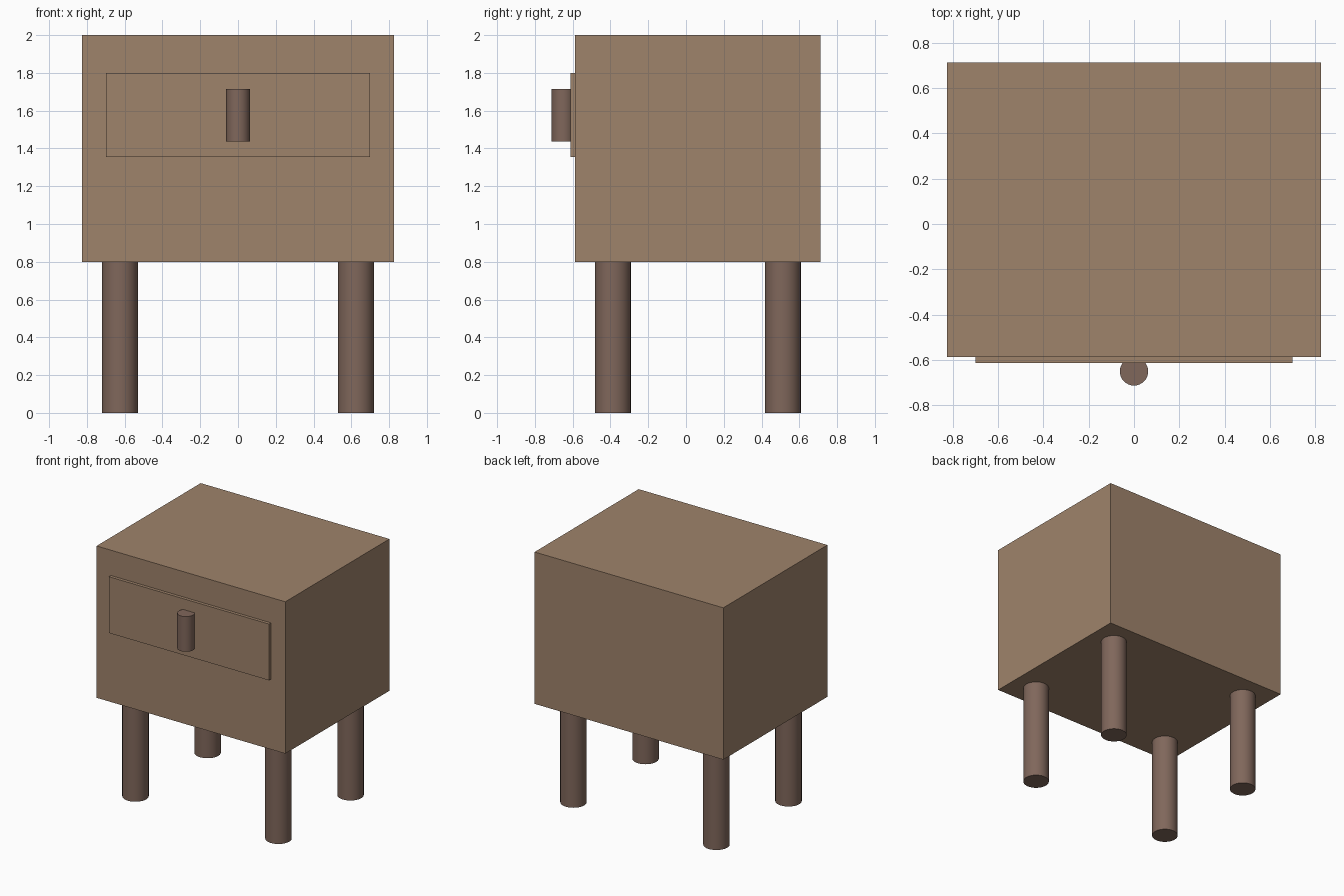
import bpy

if "Cube" in bpy.data.objects:
    bpy.data.objects.remove(bpy.data.objects["Cube"])


def material(name, rgb):
    """Flat colour from 0-255 sRGB values."""
    mat = bpy.data.materials.new(name)
    lin = [((c / 255 + 0.055) / 1.055) ** 2.4 for c in rgb]
    mat.diffuse_color = (*lin, 1)
    mat.use_nodes = True
    mat.node_tree.nodes["Principled BSDF"].inputs["Base Color"].default_value = mat.diffuse_color
    return mat


wood = material("light_wood", (159, 131, 107))
dark_wood = material("dark_wood", (128, 103, 91))


def box(name, lo, hi, mat):
    centre = [(a + b) / 2 for a, b in zip(lo, hi)]
    bpy.ops.mesh.primitive_cube_add(size=1, location=centre)
    ob = bpy.context.object
    ob.name = name
    ob.scale = [b - a for a, b in zip(lo, hi)]
    bpy.ops.object.transform_apply(location=False, rotation=False, scale=True)
    ob.data.materials.append(mat)


def post(name, x, y, z0, z1, radius, mat):
    bpy.ops.mesh.primitive_cylinder_add(vertices=32, radius=radius, depth=z1 - z0,
                                        location=(x, y, (z0 + z1) / 2))
    ob = bpy.context.object
    ob.name = name
    ob.data.materials.append(mat)
    bpy.ops.object.shade_smooth_by_angle()


# Cabinet body and raised drawer front
box("cabinet_body", (-0.825, -0.5875, 0.8), (0.825, 0.7125, 2.0), wood)
box("drawer_front", (-0.7, -0.6125, 1.355), (0.7, -0.5875, 1.8), wood)

# Upright handle, partly sunk into the drawer front
post("drawer_handle", 0, -0.65, 1.4375, 1.715, 0.0625, dark_wood)

# Four legs
for row, y in (("front", -0.3875), ("back", 0.5125)):
    for side, x in (("left", -0.625), ("right", 0.625)):
        post(f"{row}_{side}_leg", x, y, 0, 0.8, 0.095, dark_wood)
